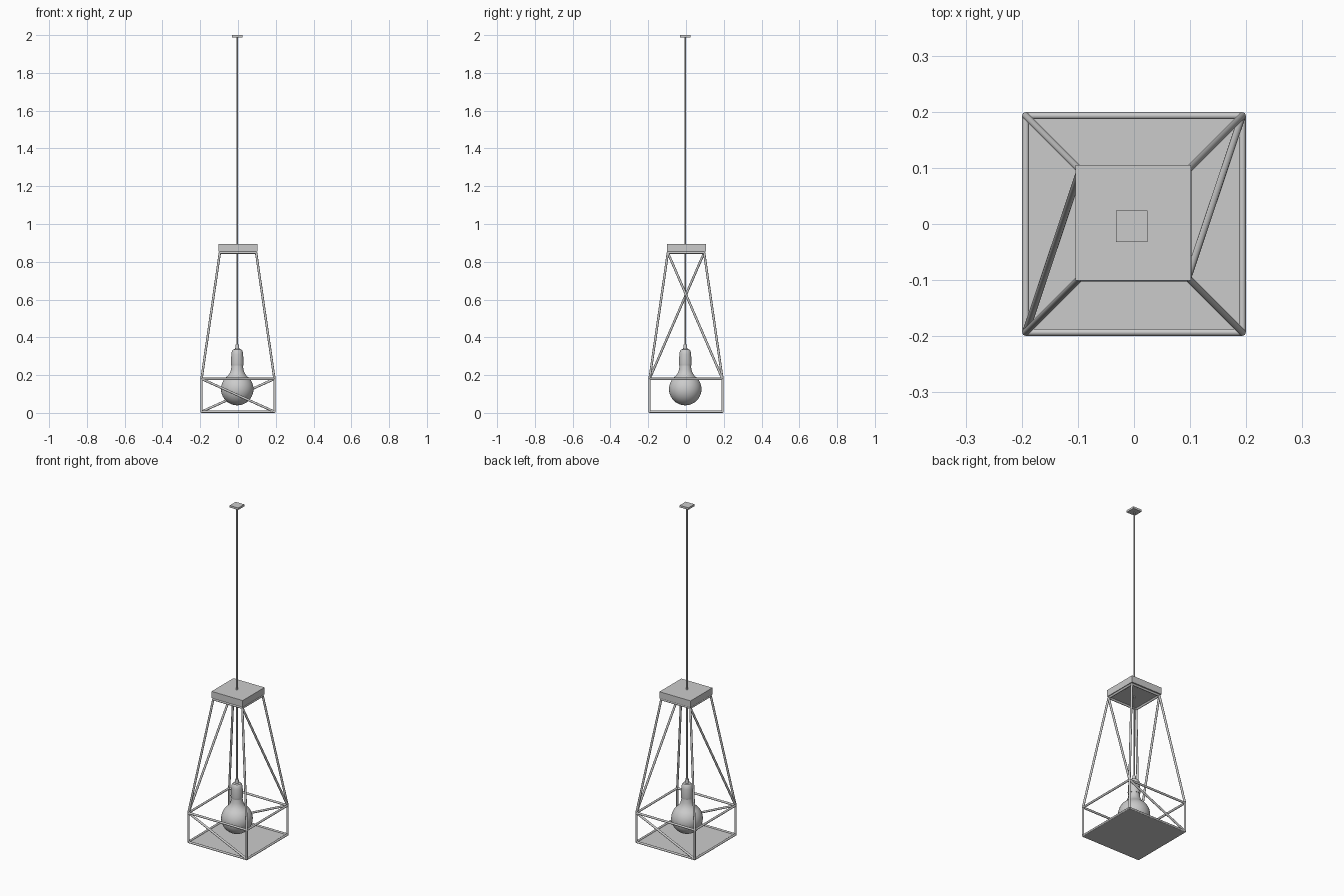
import bpy
import math
from mathutils import Vector

if "Cube" in bpy.data.objects:
    bpy.data.objects.remove(bpy.data.objects["Cube"])

grey = bpy.data.materials.new("warm_grey")
grey.use_nodes = True
COLOUR = (0.6, 0.6, 0.6, 1)
grey.diffuse_color = COLOUR
grey.node_tree.nodes["Principled BSDF"].inputs["Base Color"].default_value = COLOUR

ROD = 0.0062
AXIS = -0.004  # cord, canopy and bulb share this x and y


def finish(obj, name, smooth=True):
    obj.name = name
    obj.data.materials.append(grey)
    if smooth:
        bpy.ops.object.shade_smooth_by_angle(angle=math.radians(40))
    return obj


def box(name, centre, size):
    bpy.ops.mesh.primitive_cube_add(size=1, location=centre)
    obj = bpy.context.object
    obj.scale = size
    bpy.ops.object.transform_apply(location=False, rotation=False, scale=True)
    return finish(obj, name, False)


def rod(name, start, end, radius=ROD):
    a, b = Vector(start), Vector(end)
    bpy.ops.mesh.primitive_cylinder_add(vertices=16, radius=radius,
                                        depth=(b - a).length, location=(a + b) / 2)
    obj = bpy.context.object
    obj.rotation_euler = (b - a).to_track_quat("Z", "Y").to_euler()
    return finish(obj, name)


def lathe(name, profile, steps=40):
    verts, faces = [], []
    n = len(profile)
    for i in range(steps):
        t = math.tau * i / steps
        verts += [(r * math.cos(t), r * math.sin(t), z) for r, z in profile]
        j = (i + 1) % steps
        faces += [(i * n + k, j * n + k, j * n + k + 1, i * n + k + 1)
                  for k in range(n - 1)]
    mesh = bpy.data.meshes.new(name)
    mesh.from_pydata(verts, [], faces)
    obj = bpy.data.objects.new(name, mesh)
    bpy.context.collection.objects.link(obj)
    obj.location = (AXIS, AXIS, 0)
    bpy.ops.object.select_all(action="DESELECT")
    obj.select_set(True)
    bpy.context.view_layer.objects.active = obj
    return finish(obj, name)


# Frame corners at three heights
CORNERS = [(-1, -1), (1, -1), (1, 1), (-1, 1)]


def ring(half, z):
    return [(x * half, y * half, z) for x, y in CORNERS]


low = ring(0.193, ROD)
mid = ring(0.193, 0.18)
top = ring(0.096, 0.848)

# Square rings, posts and sloping legs
for i in range(4):
    j = (i + 1) % 4
    for label, pts in (("bottom", low), ("middle", mid), ("top", top)):
        rod(f"{label}_rail_{i + 1}", pts[i], pts[j])
    rod(f"post_{i + 1}", low[i], mid[i])
    rod(f"leg_{i + 1}", mid[i], top[i])

# Diagonal braces: low on front and back, high on the sides
rod("front_brace", mid[0], low[1])
rod("back_brace", mid[2], low[3])
rod("left_brace", top[1], mid[2])
rod("right_brace", top[3], mid[0])

# Plates
box("base_plate", (0, 0, 0.003), (0.39, 0.39, 0.006))
box("top_block", (-0.001, 0.002, 0.875), (0.206, 0.206, 0.04))
box("ceiling_canopy", (AXIS, AXIS, 1.994), (0.057, 0.057, 0.012))

# Cord, holder and bulb
rod("cord", (AXIS, AXIS, 0.34), (AXIS, AXIS, 1.99), 0.0045)
lathe("lamp_holder", [(0, 0.362), (0.009, 0.362), (0.011, 0.338), (0.022, 0.336),
                      (0.028, 0.328), (0.031, 0.31), (0.034, 0.262),
                      (0.032, 0.25), (0, 0.25)])
R, MID_Z = 0.086, 0.126
globe = [(R * math.sin(math.radians(a)), MID_Z - R * math.cos(math.radians(a)))
         for a in range(0, 136, 9)]
lathe("bulb", globe + [(0.049, 0.197), (0.039, 0.212), (0.033, 0.228), (0.03, 0.252)])
